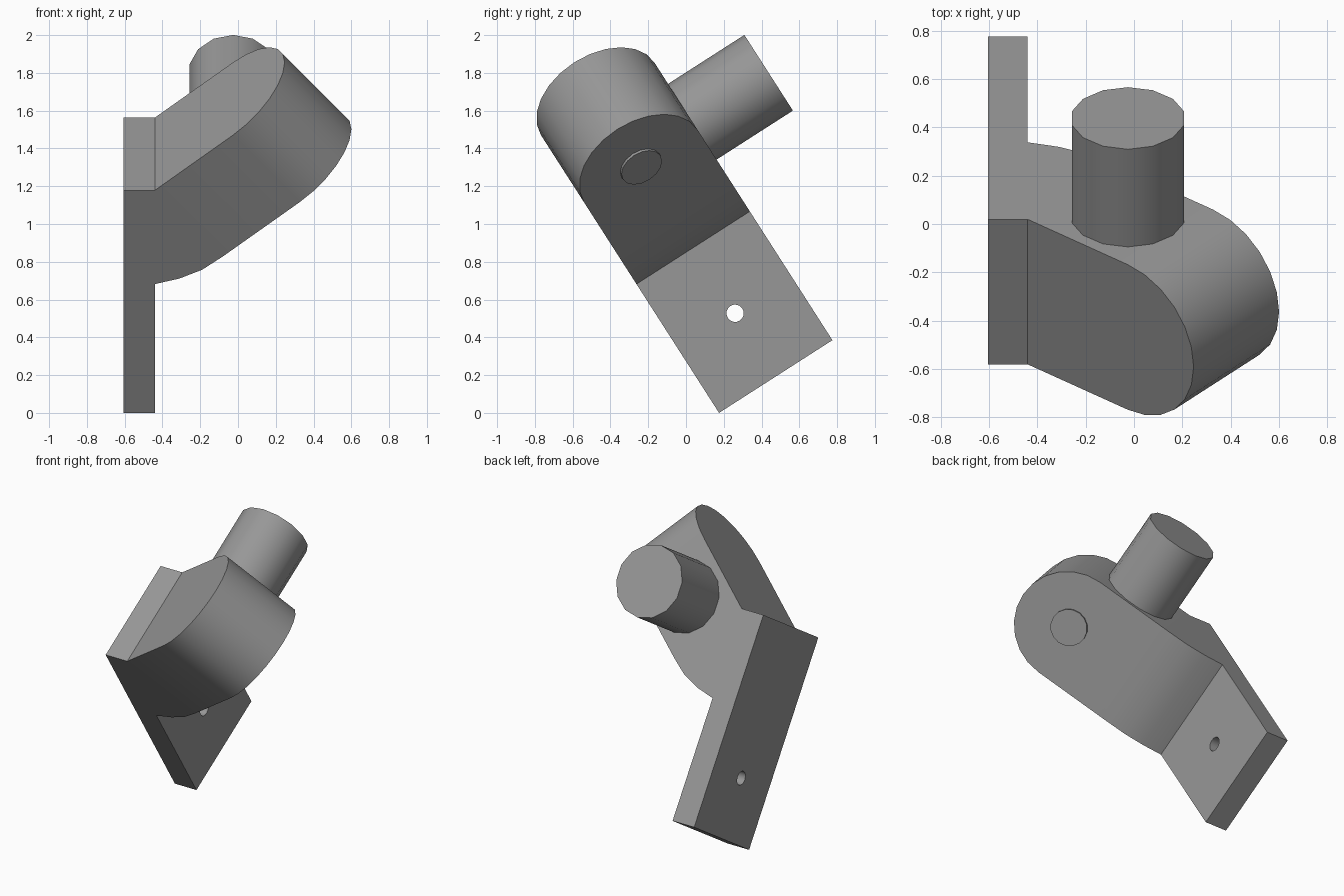
import bpy, bmesh, math
from mathutils import Vector, Matrix

cube = bpy.data.objects.get("Cube")
if cube:
    bpy.data.objects.remove(cube, do_unlink=True)

grey = bpy.data.materials.new("plain_grey")
grey.use_nodes = True
grey.diffuse_color = (0.31, 0.31, 0.31, 1)
grey.node_tree.nodes["Principled BSDF"].inputs["Base Color"].default_value = (0.31, 0.31, 0.31, 1)

# Parts are built upright (x, width along y, length along z), then leaned back
LEAN = Matrix.Translation((0, 0.175, 0)) @ Matrix.Rotation(math.radians(32.67), 4, 'X')
WIDTH = 0.713
MID = WIDTH / 2
BACK, FACE = -0.605, -0.44               # the two faces of the mounting plate
SLOPE = math.radians(40)
ALONG = Vector((math.cos(SLOPE), 0, math.sin(SLOPE)))    # direction of the arm
DOWN = Vector((math.sin(SLOPE), 0, -math.cos(SLOPE)))    # through the arm
REACH, THICK = 0.54, 0.55


def make_object(name, bm):
    bmesh.ops.recalc_face_normals(bm, faces=bm.faces)
    mesh = bpy.data.meshes.new(name)
    bm.to_mesh(mesh)
    bm.free()
    mesh.materials.append(grey)
    obj = bpy.data.objects.new(name, mesh)
    bpy.context.collection.objects.link(obj)
    return obj


def cylinder(name, base, axis, radius, length, sides):
    bm = bmesh.new()
    turn = Vector((0, 0, 1)).rotation_difference(axis).to_matrix().to_4x4()
    bmesh.ops.create_cone(bm, cap_ends=True, segments=sides, radius1=radius,
                          radius2=radius, depth=length,
                          matrix=Matrix.Translation(base + axis * length / 2) @ turn)
    return make_object(name, bm)


def select_only(obj):
    bpy.ops.object.select_all(action='DESELECT')
    obj.select_set(True)
    bpy.context.view_layer.objects.active = obj


# Bracket: mounting plate and slanted arm with a round end, in one piece
corner = Vector((FACE, 0, 1.40))
top_end = corner + ALONG * REACH
low_end = top_end + DOWN * THICK
profile = [top_end, corner, Vector((BACK, 0, 1.40)), Vector((BACK, 0, 0)),
           Vector((FACE, 0, 0)), Vector((FACE, 0, 0.81)), Vector((-0.31, 0, 0.845)),
           Vector((-0.19, 0, 0.90)), Vector((-0.08, 0, 0.984)), low_end]
bm = bmesh.new()
near = [bm.verts.new(p) for p in profile]
far = [bm.verts.new(p + Vector((0, WIDTH, 0))) for p in profile]
bm.faces.new(near)
bm.faces.new(far)
for i in range(1, len(profile) - 2):
    bm.faces.new((near[i], near[i + 1], far[i + 1], far[i]))

STEPS = 12


def end_arc(start, first, last):
    verts = [first]
    for k in range(1, STEPS):
        a = math.pi * k / STEPS
        verts.append(bm.verts.new(start + ALONG * MID * math.sin(a)
                                  + Vector((0, MID - MID * math.cos(a), 0))))
    return verts + [last]


top_arc = end_arc(top_end, near[0], far[0])
low_arc = end_arc(low_end, near[-1], far[-1])
bm.faces.new(top_arc + [far[1], near[1]])
bm.faces.new(low_arc + [far[-2], near[-2]])
for k in range(STEPS):
    bm.faces.new((top_arc[k], top_arc[k + 1], low_arc[k + 1], low_arc[k]))
bracket = make_object("bracket", bm)

# Screw hole through the plate
cutter = cylinder("hole_cutter", Vector((BACK - 0.1, MID, 0.398)), Vector((1, 0, 0)), 0.046, 0.365, 16)
cutter.hide_render = True
cut = bracket.modifiers.new("screw_hole", 'BOOLEAN')
cut.operation = 'DIFFERENCE'
cut.solver = 'EXACT'
cut.object = cutter
select_only(bracket)
bpy.ops.object.modifier_apply(modifier=cut.name)
bpy.data.objects.remove(cutter, do_unlink=True)

# Round peg on the rear side of the arm
peg = cylinder("peg", Vector((-0.025, WIDTH - 0.02, 1.374)), Vector((0, 1, 0)), 0.238, 0.50, 14)

# Low round button under the arm's end
button = cylinder("button", low_end + Vector((0, MID, 0)) - DOWN * 0.01, DOWN, 0.118, 0.025, 16)

for part in (bracket, peg, button):
    part.data.transform(LEAN)
    select_only(part)
    bpy.ops.object.shade_smooth_by_angle(angle=math.radians(30))
